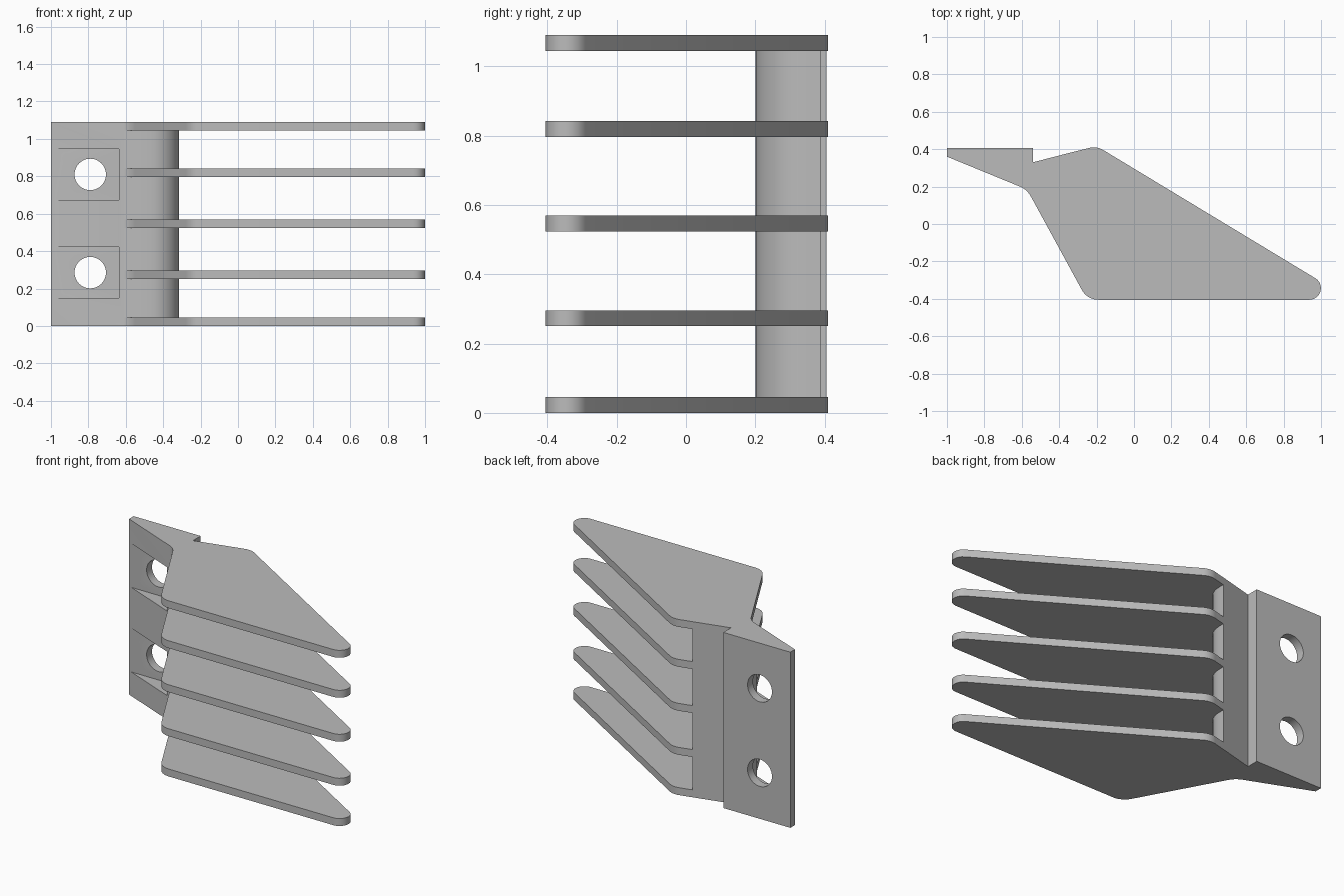
import bpy, bmesh, math
from mathutils import Vector

cube = bpy.data.objects.get("Cube")
if cube:
    bpy.data.objects.remove(cube, do_unlink=True)

HEIGHT = 1.09
FIN_BOTTOMS = (0, 0.25, 0.523, 0.796, 1.044)
FIN_THICK = 0.046

grey = bpy.data.materials.new("plain grey")
grey.use_nodes = True
colour = (0.5, 0.5, 0.5, 1)
grey.diffuse_color = colour
grey.node_tree.nodes["Principled BSDF"].inputs["Base Color"].default_value = colour


def outline(corners, steps=10):
    """Turn (x, y, radius) corners into a polygon with rounded corners."""
    points = []
    for i, (x, y, r) in enumerate(corners):
        p = Vector((x, y))
        if r == 0:
            points.append(p)
            continue
        a = (Vector(corners[i - 1][:2]) - p).normalized()
        b = (Vector(corners[(i + 1) % len(corners)][:2]) - p).normalized()
        half = a.angle(b) / 2
        centre = p + (a + b).normalized() * r / math.sin(half)
        reach = r / math.tan(half)
        start, end = p + a * reach - centre, p + b * reach - centre
        sweep = start.angle(end)
        for k in range(steps + 1):
            t = k / steps
            arc = start * math.sin((1 - t) * sweep) + end * math.sin(t * sweep)
            points.append(centre + arc / math.sin(sweep))
    return points


def prism(name, corners, z0, z1):
    bm = bmesh.new()
    face = bm.faces.new([bm.verts.new((p.x, p.y, z0)) for p in outline(corners)])
    top = bmesh.ops.extrude_face_region(bm, geom=[face])["geom"]
    bmesh.ops.translate(bm, vec=(0, 0, z1 - z0),
                        verts=[v for v in top if isinstance(v, bmesh.types.BMVert)])
    bmesh.ops.recalc_face_normals(bm, faces=bm.faces)
    mesh = bpy.data.meshes.new(name)
    bm.to_mesh(mesh)
    bm.free()
    obj = bpy.data.objects.new(name, mesh)
    bpy.context.collection.objects.link(obj)
    mesh.materials.append(grey)
    return obj


def combine(target, other, operation):
    bpy.context.view_layer.objects.active = target
    mod = target.modifiers.new(operation, "BOOLEAN")
    mod.operation, mod.object, mod.solver = operation, other, "EXACT"
    bpy.ops.object.modifier_apply(modifier=mod.name)
    bpy.data.objects.remove(other, do_unlink=True)


# Wedge-shaped mounting plate with the rounded spine behind the fins
bracket = prism("finned_bracket", [
    (-1, 0.405, 0), (-1, 0.36, 0), (-0.61, 0.2, 0), (-0.315, 0.2, 0.15),
    (-0.315, 0.388, 0), (-0.54, 0.33, 0), (-0.54, 0.405, 0)], 0, HEIGHT)

# Five level fins
fin_corners = [
    (-0.7, 0.237, 0), (-0.572, 0.185, 0.12), (-0.25, -0.405, 0.1),
    (1.16, -0.405, 0.062), (-0.2, 0.417, 0.1), (-0.54, 0.33, 0), (-0.7, 0.33, 0)]
for z in FIN_BOTTOMS:
    combine(bracket, prism("fin", fin_corners, z, z + FIN_THICK), "UNION")

# Screw pockets sunk into the sloping front, with round through holes
for z in (0.285, 0.81):
    pocket = prism("pocket_cutter", [
        (-1.1, 0.352, 0), (-1.1, 0, 0), (-0.635, 0, 0), (-0.635, 0.352, 0)],
        z - 0.136, z + 0.136)
    combine(bracket, pocket, "DIFFERENCE")
    bpy.ops.mesh.primitive_cylinder_add(
        vertices=48, radius=0.084, depth=1, location=(-0.79, 0.4, z),
        rotation=(math.pi / 2, 0, 0))
    combine(bracket, bpy.context.object, "DIFFERENCE")

# Smooth the rounded edges and keep the corners crisp
bpy.ops.object.select_all(action="DESELECT")
bracket.select_set(True)
bpy.context.view_layer.objects.active = bracket
bpy.ops.object.shade_smooth_by_angle(angle=math.radians(25))
